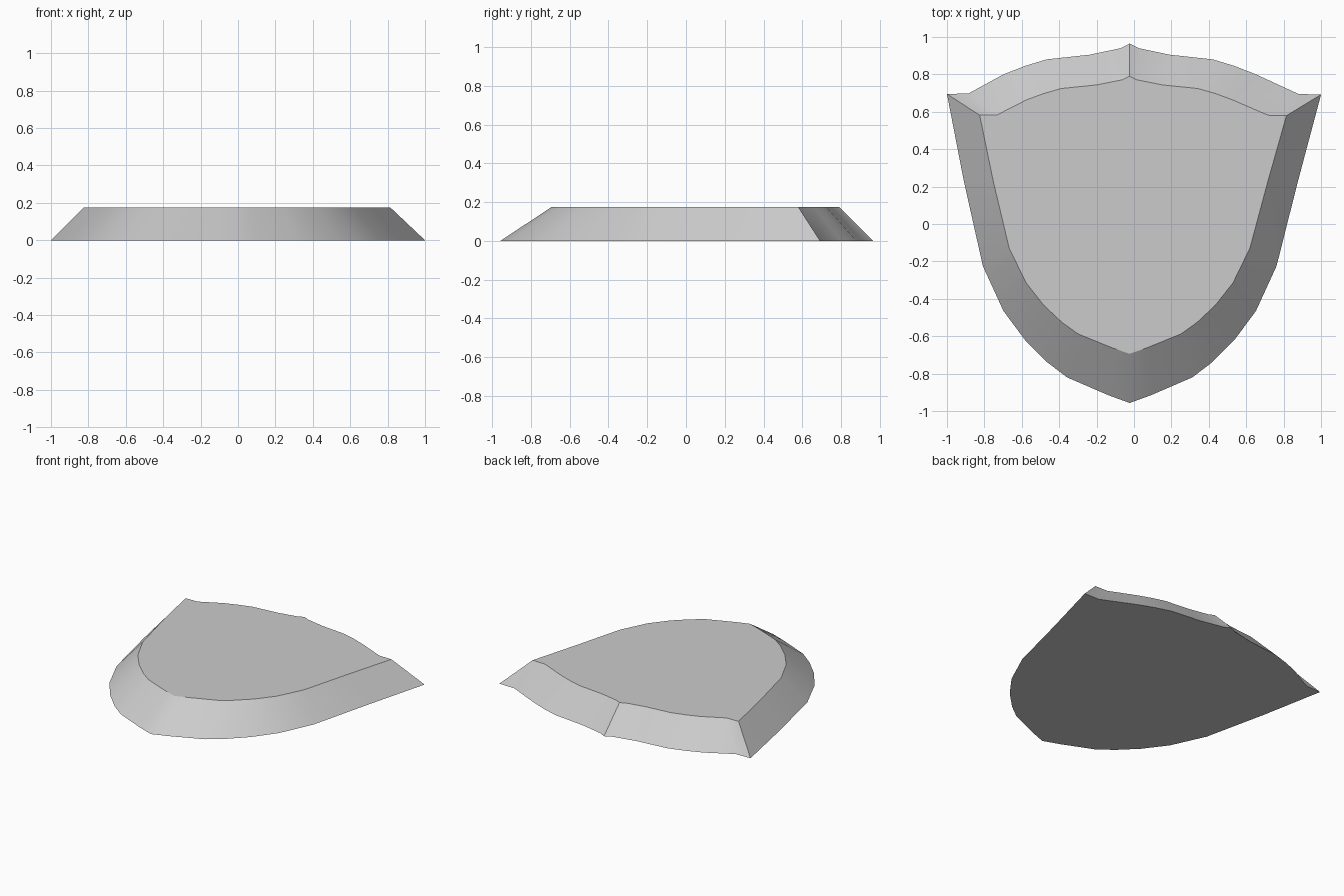
import bpy
import bmesh
import math

# Remove the default cube only
cube = bpy.data.objects.get("Cube")
if cube:
    bpy.data.objects.remove(cube, do_unlink=True)

HEIGHT = 0.175
AXIS = -0.023  # centre line of the shield outline

# Points shared by both halves: distance from the centre line, depth
bottom_tip = (0, -0.957)
top_peak = (0, 0.965)
lower_curve = [(0.115, -0.915), (0.335, -0.82), (0.44, -0.74),
               (0.56, -0.62), (0.675, -0.465), (0.785, -0.225)]
upper_curve = [(0.675, 0.8), (0.56, 0.845), (0.445, 0.88),
               (0.215, 0.905), (0.048, 0.94)]

# The shoulders differ slightly between the two halves
left_shoulder = [(0.9, 0.23), (1.023, 0.692), (0.903, 0.695)]
right_shoulder = [(0.887, 0.23), (0.977, 0.695), (0.862, 0.698)]


def half_outline(shoulder, side):
    """One half of the outline, from bottom tip towards the top peak."""
    points = lower_curve + shoulder + upper_curve
    return [(AXIS + side * x, y) for x, y in points]


left_half = half_outline(left_shoulder, 1)
right_half = half_outline(right_shoulder, -1)
outline = [(AXIS, bottom_tip[1])] + left_half
outline += [(AXIS, top_peak[1])] + right_half[::-1]

# Base outline, smaller raised outline, flat caps and sloping rim
bm = bmesh.new()
base_ring = [bm.verts.new((x, y, 0)) for x, y in outline]
top_ring = [bm.verts.new((x * 0.82 - 0.005, y * 0.772 + 0.045, HEIGHT))
            for x, y in outline]
bm.faces.new(base_ring[::-1])
bm.faces.new(top_ring)
count = len(outline)
for i in range(count):
    j = (i + 1) % count
    bm.faces.new((base_ring[i], base_ring[j], top_ring[j], top_ring[i]))
bmesh.ops.recalc_face_normals(bm, faces=bm.faces)

mesh = bpy.data.meshes.new("shield_body")
bm.to_mesh(mesh)
bm.free()
shield = bpy.data.objects.new("shield_body", mesh)
bpy.context.collection.objects.link(shield)

# Single plain grey
grey = bpy.data.materials.new("plain_grey")
grey.use_nodes = True
colour = (0.6, 0.6, 0.6, 1)
grey.diffuse_color = colour
grey.node_tree.nodes["Principled BSDF"].inputs["Base Color"].default_value = colour
mesh.materials.append(grey)

# Smooth rim with crisp edges around the caps and corners
bpy.ops.object.select_all(action="DESELECT")
shield.select_set(True)
bpy.context.view_layer.objects.active = shield
bpy.ops.object.shade_smooth_by_angle(angle=math.radians(30))
